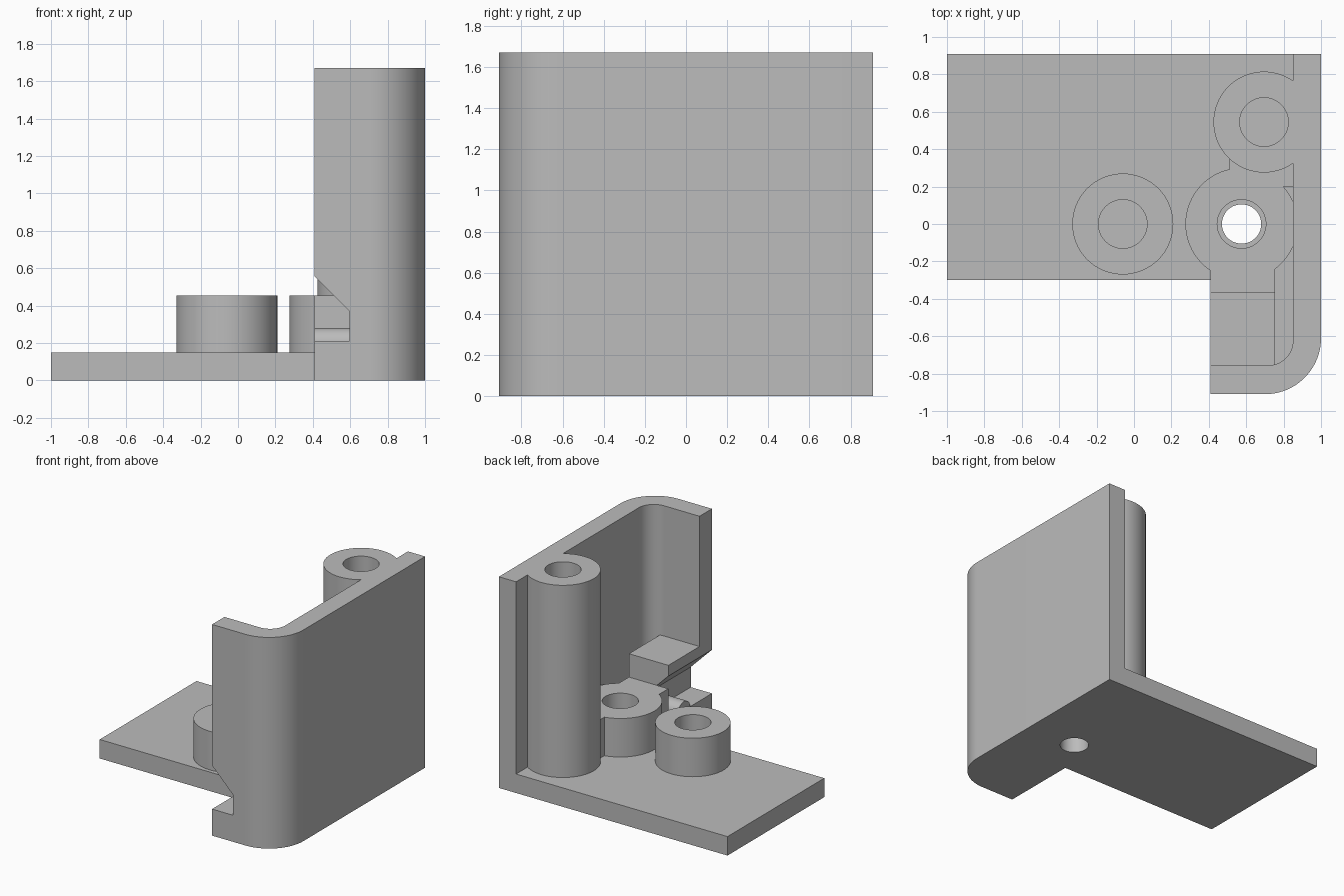
import bpy, bmesh, math
from math import sin, cos, pi

if "Cube" in bpy.data.objects:
    bpy.data.objects.remove(bpy.data.objects["Cube"], do_unlink=True)

COLOUR = (0.5, 0.5, 0.5, 1)
grey = bpy.data.materials.new("plain grey")
grey.use_nodes = True
grey.diffuse_color = COLOUR
grey.node_tree.nodes["Principled BSDF"].inputs["Base Color"].default_value = COLOUR

FLOOR, BOSS_TOP, TOP = 0.15, 0.455, 1.67
FRONT, BACK, EDGE = -0.91, 0.91, 0.41      # EDGE: open end of the front wall
INNER_X, INNER_Y = 0.85, -0.755            # inner faces of the walls


def finish(name, bm):
    bmesh.ops.recalc_face_normals(bm, faces=bm.faces)
    mesh = bpy.data.meshes.new(name)
    bm.to_mesh(mesh)
    bm.free()
    obj = bpy.data.objects.new(name, mesh)
    bpy.context.collection.objects.link(obj)
    mesh.materials.append(grey)
    return obj


def prism(name, points, lo, hi, axis="z"):
    """Extrude a closed 2D outline along one axis."""
    place = {"x": lambda a, b, t: (t, a, b),
             "y": lambda a, b, t: (a, t, b),
             "z": lambda a, b, t: (a, b, t)}[axis]
    bm = bmesh.new()
    ends = [[bm.verts.new(place(a, b, t)) for a, b in points] for t in (lo, hi)]
    for end in ends:
        bm.faces.new(end)
    n = len(points)
    for i in range(n):
        j = (i + 1) % n
        bm.faces.new((ends[0][i], ends[0][j], ends[1][j], ends[1][i]))
    return finish(name, bm)


def box(name, x0, x1, y0, y1, z0, z1):
    return prism(name, [(x0, y0), (x1, y0), (x1, y1), (x0, y1)], z0, z1)


def arc(cx, cy, r, start, end, steps=20):
    angles = [start + (end - start) * i / steps for i in range(steps + 1)]
    return [(cx + r * cos(a), cy + r * sin(a)) for a in angles]


def tube(name, cx, cy, outer, inner, z0, z1, n=64):
    """Round boss with a screw hole down its middle."""
    bm = bmesh.new()
    section = [(outer, z0), (outer, z1), (inner, z1), (inner, z0)]
    rings = [[bm.verts.new((cx + r * cos(2 * pi * i / n), cy + r * sin(2 * pi * i / n), z))
              for i in range(n)] for r, z in section]
    for k in range(4):
        a, b = rings[k], rings[(k + 1) % 4]
        for i in range(n):
            j = (i + 1) % n
            bm.faces.new((a[i], a[j], b[j], b[i]))
    return finish(name, bm)


def cut(cutter, *targets):
    for obj in targets:
        mod = obj.modifiers.new("cut", "BOOLEAN")
        mod.operation, mod.solver, mod.object = "DIFFERENCE", "EXACT", cutter
        bpy.context.view_layer.objects.active = obj
        bpy.ops.object.modifier_apply(modifier=mod.name)
    bpy.data.objects.remove(cutter, do_unlink=True)


# L-shaped base with one rounded corner and a screw hole
outer_corner = arc(0.7, FRONT + 0.3, 0.3, -pi / 2, 0)
base = prism("base_plate", [(-1, -0.3), (EDGE, -0.3), (EDGE, FRONT)] + outer_corner
             + [(1, BACK), (-1, BACK)], 0, FLOOR)
cut(prism("hole_cutter", arc(0.575, 0, 0.105, 0, 2 * pi, 48)[:-1], -0.1, 0.3), base)

# Side wall wrapping round to the front
inner_corner = arc(INNER_X - 0.13, INNER_Y + 0.13, 0.13, 0, -pi / 2)
wall = prism("corner_wall", [(EDGE, FRONT)] + outer_corner
             + [(1, BACK), (INNER_X, BACK)] + inner_corner + [(EDGE, INNER_Y)], FLOOR, TOP)

# Cable clamp block, with a chamfered slot shared with the front wall
clamp = box("cable_clamp", EDGE, 0.755, INNER_Y, -0.365, FLOOR, 0.64)
slot = prism("slot_cutter", [(0.3, 0.21), (0.595, 0.21), (0.595, 0.37), (0.3, 0.665)],
             -1.1, -0.3, "y")
cut(slot, wall, clamp)
prism("cable_ridge", arc(-0.56, 0.2, 0.08, 0, pi), EDGE, 0.6, "x")

# Screw bosses and the ribs that join them
tube("tall_post", 0.695, 0.545, 0.27, 0.13, FLOOR, TOP)
tube("free_boss", -0.06, 0, 0.27, 0.13, FLOOR, BOSS_TOP)
tube("through_boss", 0.575, 0, 0.30, 0.13, FLOOR, BOSS_TOP)
box("post_rib", 0.51, INNER_X, 0.2, 0.35, FLOOR, BOSS_TOP)
box("clamp_rib", EDGE, 0.755, -0.365, -0.17, FLOOR, BOSS_TOP)

# Smooth the round faces, keep edges sharp
bpy.ops.object.select_all(action="DESELECT")
for obj in bpy.context.collection.objects:
    if obj.type == "MESH" and grey.name in obj.data.materials:
        obj.select_set(True)
        bpy.context.view_layer.objects.active = obj
bpy.ops.object.shade_smooth_by_angle(angle=math.radians(30))
